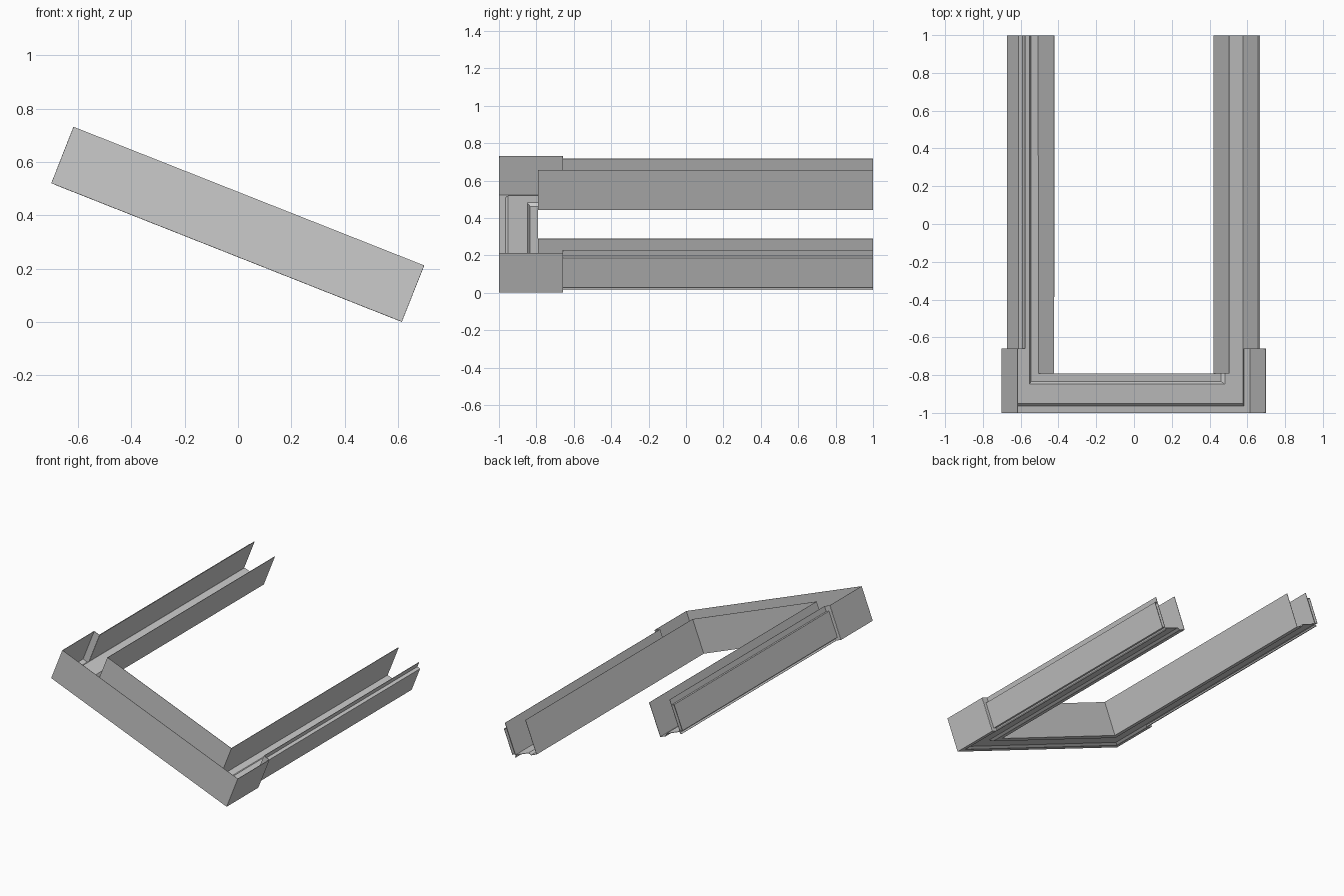
import bpy, math

if "Cube" in bpy.data.objects:
    bpy.data.objects.remove(bpy.data.objects["Cube"])

TILT = math.radians(21.57)
HALF, H = 0.706, 0.2265        # half width across the slope, wall height
T = 0.003                      # sheet thickness
BASE = (-0.0425, 0, 0.2615)    # middle of the tilted underside


def sheet(name, verts, faces):
    me = bpy.data.meshes.new(name)
    me.from_pydata(verts, [], faces)
    ob = bpy.data.objects.new(name, me)
    bpy.context.collection.objects.link(ob)
    ob.rotation_euler = (0, TILT, 0)
    ob.location = BASE
    m = ob.modifiers.new("thickness", 'SOLIDIFY')
    m.thickness = T
    m.offset = 0
    return ob


def u_sweep(name, profile, end_y):
    """Sweep (inset, height) points around a mitred U, open at end_y."""
    verts = []
    for d, h in profile:
        u, y = HALF - d, -0.9985 + d
        verts += [(-u, end_y, h), (-u, y, h), (u, y, h), (u, end_y, h)]
    faces = [(4*i + j, 4*i + j + 1, 4*i + j + 5, 4*i + j + 4)
             for i in range(len(profile) - 1) for j in range(3)]
    return sheet(name, verts, faces)


def run(name, profile, y0, y1, side):
    """Straight extrusion of (inset, height) points along one arm."""
    verts = [(side * (HALF - d), y, h) for d, h in profile for y in (y0, y1)]
    faces = [(2*i, 2*i + 1, 2*i + 3, 2*i + 2) for i in range(len(profile) - 1)]
    return sheet(name, verts, faces)


# Tall outer wall of the front and its two corners
u_sweep("front_and_corner_wall", [(0, H), (0, 0), (0.035, 0)], -0.66)

# Stepped channel floor and inner wall, running round the whole U
u_sweep("floor_and_inner_wall",
        [(0.035, 0), (0.048, 0.015), (0.150, 0.015), (0.165, 0),
         (0.207, 0), (0.207, H)], 0.9985)

for side, label in ((-1, "left"), (1, "right")):
    # Outer wall of each arm
    run(label + "_arm_outer_wall", [(0.043, H), (0.043, 0)], -0.66, 0.9985, side)
    # Shallow raised strip on the outside of the arm
    run(label + "_arm_outer_strip",
        [(0.043, 0.19), (0.021, 0.19), (0.021, 0.02), (0.043, 0.02)],
        -0.66, 0.9985, side)
    # Step closing the corner against the arm
    u0, u1 = side * (HALF - 0.043), side * HALF
    sheet(label + "_corner_step",
          [(u0, -0.66, 0), (u1, -0.66, 0), (u1, -0.66, H), (u0, -0.66, H)],
          [(0, 1, 2, 3)])
